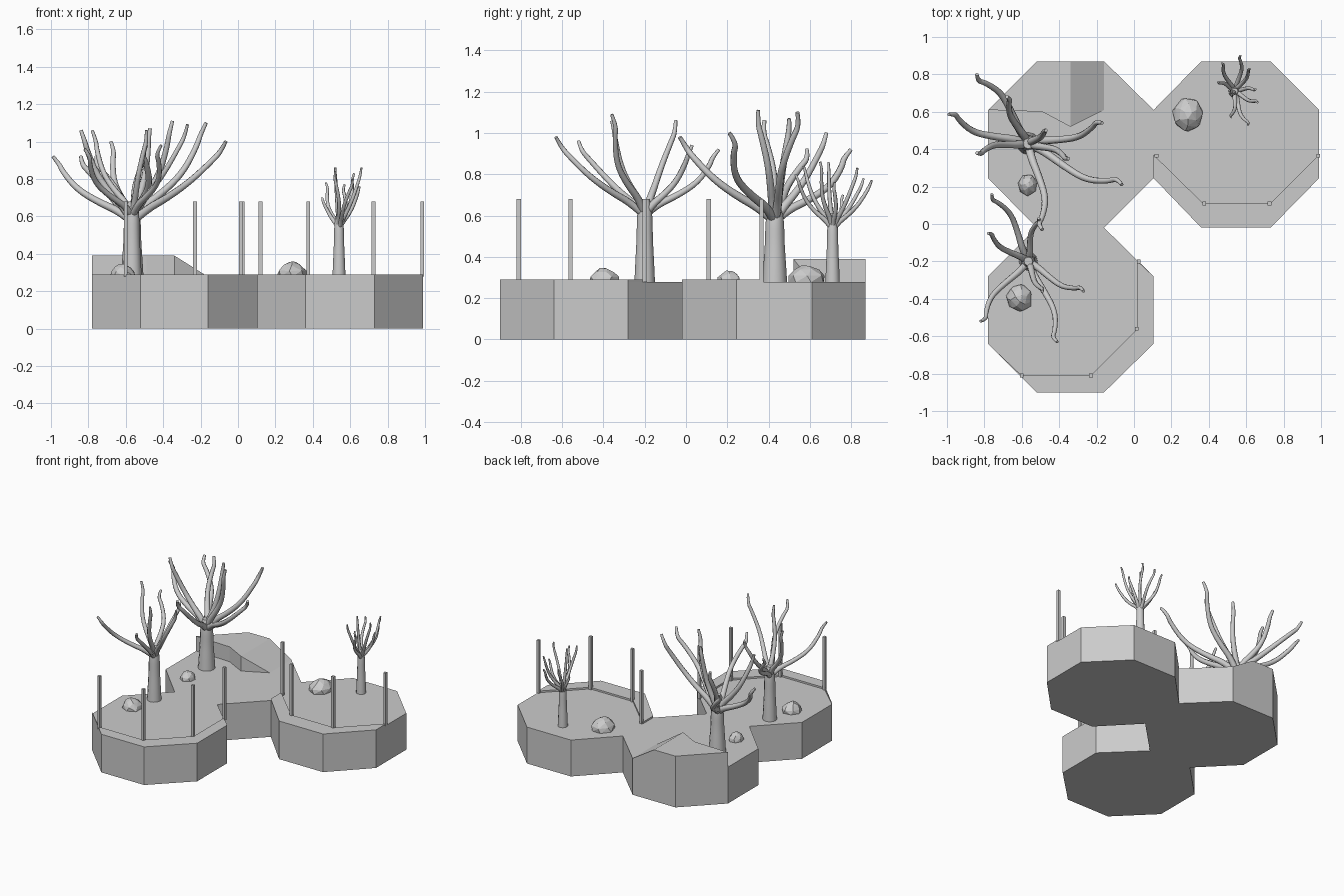
import bpy, bmesh, math, random
from mathutils import Vector

if "Cube" in bpy.data.objects:
    bpy.data.objects.remove(bpy.data.objects["Cube"])

random.seed(4)
GROUND, RIM = 0.277, 0.29


def finish(name, bm):
    bmesh.ops.recalc_face_normals(bm, faces=bm.faces)
    me = bpy.data.meshes.new(name)
    bm.to_mesh(me)
    bm.free()
    ob = bpy.data.objects.new(name, me)
    bpy.context.collection.objects.link(ob)
    return ob


def prism(name, outline, z0, z1):
    bm = bmesh.new()
    f = bm.faces.new([bm.verts.new((x, y, z0)) for x, y in outline])
    ext = bmesh.ops.extrude_face_region(bm, geom=[f])
    for v in ext['geom']:
        if isinstance(v, bmesh.types.BMVert):
            v.co.z = z1
    return finish(name, bm)


def tube(name, points, radii, sides=8):
    cu = bpy.data.curves.new(name, 'CURVE')
    cu.dimensions = '3D'
    cu.bevel_depth = 1
    cu.bevel_resolution = max(0, sides // 2 - 2)
    cu.use_fill_caps = True
    cu.resolution_u = 4
    sp = cu.splines.new('NURBS')
    sp.points.add(len(points) - 1)
    for p, co, r in zip(sp.points, points, radii):
        p.co = (*co, 1)
        p.radius = r
    sp.order_u = 3
    sp.use_endpoint_u = True
    ob = bpy.data.objects.new(name, cu)
    bpy.context.collection.objects.link(ob)
    bpy.ops.object.select_all(action='DESELECT')
    ob.select_set(True)
    bpy.context.view_layer.objects.active = ob
    bpy.ops.object.convert(target='MESH')
    bpy.ops.object.shade_smooth_by_angle(angle=math.radians(50))
    return bpy.context.object


# Base: three joined octagons
prism("base", [(-.78, -.64), (-.52, -.9), (-.16, -.9), (.105, -.64), (.105, -.28),
               (-.16, -.02), (.105, .245), (.36, -.02), (.73, -.02), (.99, .245),
               (.99, .61), (.73, .87), (.36, .87), (.105, .61), (-.16, .87),
               (-.52, .87), (-.78, .61), (-.78, .245), (-.52, -.02), (-.78, -.28)], 0, GROUND)

# Raised walkway rims along the outer edges
prism("front_rim", [(-.78, -.64), (-.52, -.9), (-.16, -.9), (.105, -.64), (.105, -.28),
                    (.02, -.2), (.02, -.56), (-.23, -.81), (-.6, -.81)], GROUND - .01, RIM)
prism("right_rim", [(.105, .245), (.36, -.02), (.73, -.02), (.99, .245), (.99, .37),
                    (.73, .11), (.37, .11), (.105, .37)], GROUND - .01, RIM)

# Plateau and ramp at the back
prism("plateau", [(-.78, .61), (-.49, .6), (-.34, .52), (-.34, .87), (-.52, .87)], GROUND - .01, .39)
bm = bmesh.new()
a, b, c, d, e, f = [bm.verts.new(p) for p in [
    (-.34, .52, GROUND), (-.34, .87, GROUND), (-.34, .52, .39), (-.34, .87, .39),
    (-.16, .61, GROUND), (-.16, .87, GROUND)]]
for vs in [(c, d, f, e), (a, c, e), (b, f, d), (a, b, d, c), (a, e, f, b)]:
    bm.faces.new(vs)
finish("ramp", bm)

# Fence posts
for i, (x, y) in enumerate([(-.6, -.81), (-.23, -.81), (.015, -.56), (.025, -.2),
                            (.12, .365), (.375, .11), (.725, .11), (.985, .365)]):
    s = .01
    prism(f"fence_post_{i}", [(x - s, y - s), (x + s, y - s), (x + s, y + s), (x - s, y + s)],
          GROUND, .68)


# Trees: a tapered trunk with branches sweeping out, then up
def tree(name, x, y, r, top, thick, tips):
    h = top - GROUND
    tube(name + "_trunk", [(x, y, GROUND - .005), (x, y, GROUND + .25 * h), (x, y, GROUND + .6 * h),
                           (x, y, top), (x, y, top + .05)],
         [r, r * .92, r * .78, r * .75, r * .45], 12)
    base = Vector((x, y, top - .03))
    for i, tip in enumerate(tips):
        d = Vector(tip) - base
        side = Vector((-d.y, d.x, 0)) * (.1 if i % 2 else -.1)
        path = [base.copy()]
        for fh, fv, w in [(.14, .15, 0), (.4, .3, .6), (.66, .5, 1), (.87, .77, .2), (.93, .88, -.4)]:
            path.append(base + Vector((d.x * fh, d.y * fh, d.z * fv)) + side * w)
        path.append(Vector(tip))
        tube(f"{name}_branch_{i}", path, [thick * k for k in (1.2, 1.15, 1, .9, .8, .7, .5)], 8)


tree("back_tree", -.565, .43, .06, .6, .019, [
    (-.84, .8, .92), (-.99, .585, .92), (-.84, .38, 1.06), (-.68, .68, 1.0), (-.17, .54, 1.1),
    (-.35, .35, 1.11), (-.065, .21, 1.0), (-.49, -.03, .98), (-.47, .5, 1.07)])
tree("front_tree", -.565, -.2, .05, .63, .016, [
    (-.76, .16, .92), (-.78, -.05, 1.06), (-.82, -.52, .96), (-.41, -.63, .98),
    (-.27, -.36, 1.09), (-.51, .03, .94), (-.49, -.36, 1.06)])
tree("right_tree", .54, .71, .035, .56, .011, [
    (.57, .9, .77), (.47, .86, .78), (.45, .76, .7), (.52, .69, .86), (.61, .53, .8),
    (.52, .57, .84), (.66, .65, .86), (.65, .72, .76), (.62, .83, .83)])


# Faceted rocks: jittered rings under a small cap
def rock(name, x, y, rx, ry, h):
    bm = bmesh.new()
    for n, k, z in [(7, 1, 0), (7, .92, .4), (6, .62, .75), (3, .28, 1)]:
        turn = random.uniform(0, 1)
        for i in range(n):
            t = turn + i * math.tau / n
            q = k * random.uniform(.9, 1.05)
            bm.verts.new((x + rx * q * math.cos(t), y + ry * q * math.sin(t),
                          GROUND + h * z * random.uniform(.9, 1)))
    res = bmesh.ops.convex_hull(bm, input=bm.verts)
    inner = [v for v in res['geom_interior'] if isinstance(v, bmesh.types.BMVert)]
    bmesh.ops.delete(bm, geom=inner, context='VERTS')
    finish(name, bm)


rock("right_rock", .29, .585, .085, .095, .085)
rock("back_rock", -.57, .21, .055, .06, .06)
rock("front_rock", -.615, -.395, .075, .075, .07)
